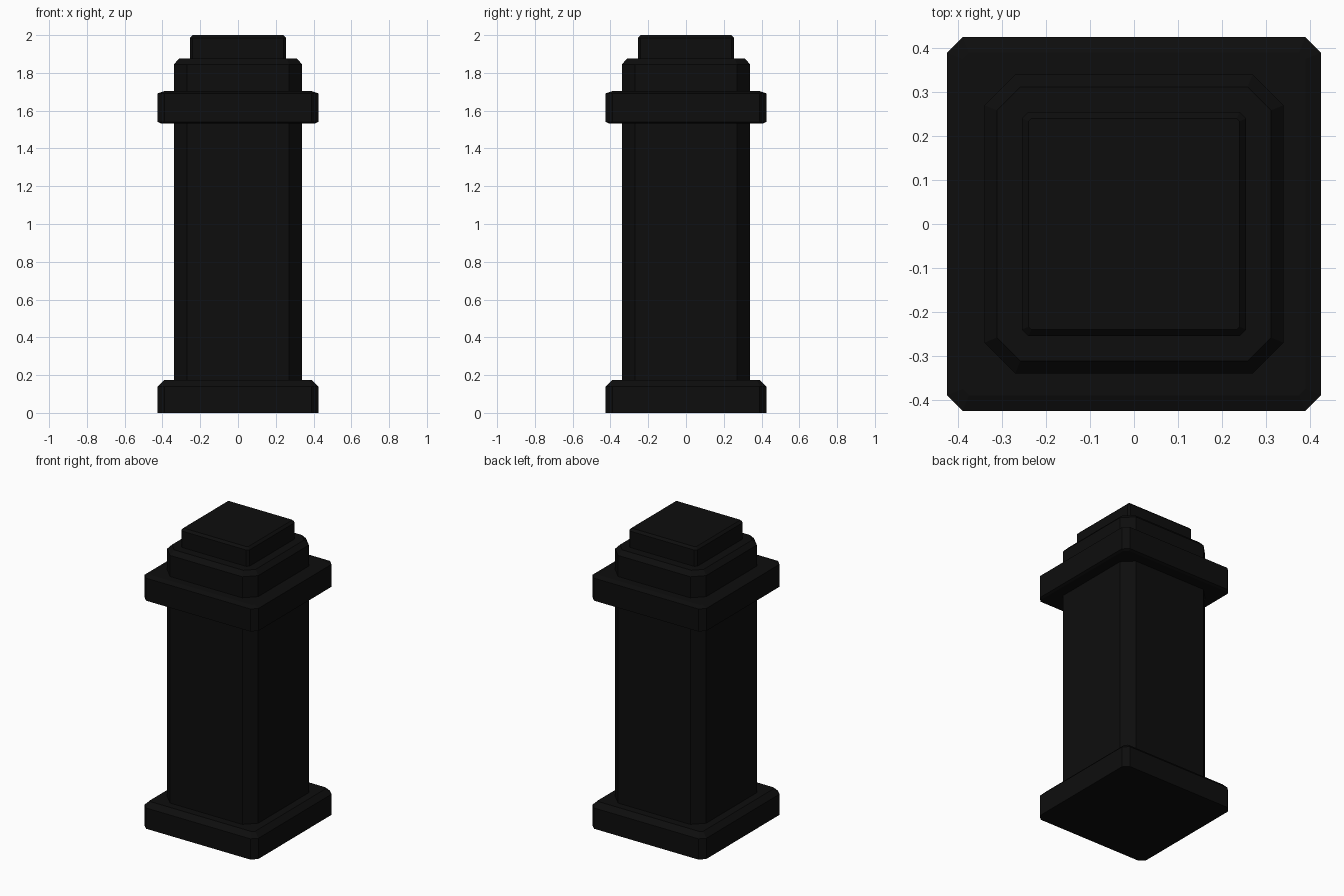
import bpy
import bmesh

cube = bpy.data.objects.get("Cube")
if cube:
    bpy.data.objects.remove(cube)

# Single near-black finish
COLOUR = (0.004, 0.004, 0.004, 1)
black = bpy.data.materials.new("matte_black")
black.use_nodes = True
black.diffuse_color = COLOUR
bsdf = black.node_tree.nodes["Principled BSDF"]
bsdf.inputs["Base Color"].default_value = COLOUR


def ring(bm, half, cut, z):
    """Square outline with its four corners cut off."""
    k = half - cut
    corners = [(half, -k), (half, k), (k, half), (-k, half),
               (-half, k), (-half, -k), (-k, -half), (k, -half)]
    return [bm.verts.new((x, y, z)) for x, y in corners]


def tier(name, half, cut, profile):
    """Solid block from (inset, height) steps, listed bottom to top."""
    bm = bmesh.new()
    rings = [ring(bm, half - inset, cut - 0.586 * inset, z) for inset, z in profile]
    for low, high in zip(rings, rings[1:]):
        for i in range(len(low)):
            j = (i + 1) % len(low)
            bm.faces.new((low[i], low[j], high[j], high[i]))
    bm.faces.new(rings[0][::-1])
    bm.faces.new(rings[-1])
    mesh = bpy.data.meshes.new(name)
    bm.to_mesh(mesh)
    bm.free()
    mesh.materials.append(black)
    bpy.context.collection.objects.link(bpy.data.objects.new(name, mesh))


# Foot with a sloped upper edge
tier("base_plinth", 0.425, 0.035, [(0, 0), (0, 0.14), (0.033, 0.173)])
# Tall post with wide corner chamfers
tier("shaft", 0.34, 0.07, [(0, 0.173), (0, 1.535)])
# Overhanging collar, slightly eased above and below
tier("collar", 0.425, 0.035, [(0.015, 1.533), (0, 1.54), (0, 1.692), (0.035, 1.703)])
# Stepped cap
tier("cap_lower", 0.34, 0.07, [(0, 1.70), (0, 1.845), (0.028, 1.875)])
tier("cap_upper", 0.255, 0.015, [(0, 1.875), (0, 1.985), (0.015, 2.0)])
